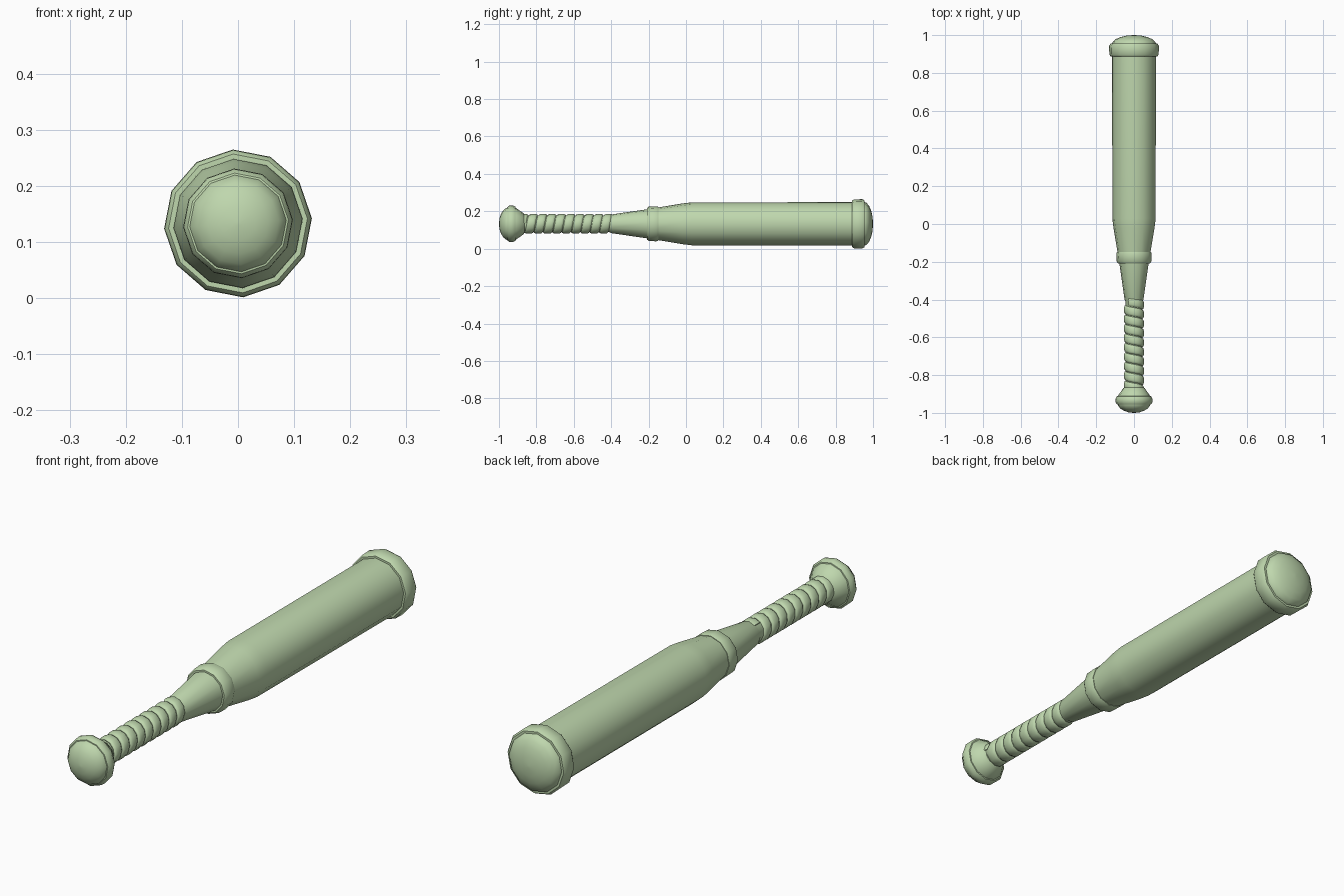
import bpy, bmesh, math

if "Cube" in bpy.data.objects:
    bpy.data.objects.remove(bpy.data.objects["Cube"])

N = 12                       # sides around the bat
ROT = math.radians(4)        # slight roll of the polygon
ZC = 0.133                   # height of the long axis

green = bpy.data.materials.new("sage green")
green.diffuse_color = (0.52, 0.68, 0.42, 1)
green.use_nodes = True
green.node_tree.nodes["Principled BSDF"].inputs["Base Color"].default_value = green.diffuse_color


def finish(name, bm, angle=40):
    bmesh.ops.recalc_face_normals(bm, faces=bm.faces)
    me = bpy.data.meshes.new(name)
    bm.to_mesh(me)
    bm.free()
    me.materials.append(green)
    ob = bpy.data.objects.new(name, me)
    bpy.context.collection.objects.link(ob)
    bpy.ops.object.select_all(action='DESELECT')
    ob.select_set(True)
    bpy.context.view_layer.objects.active = ob
    bpy.ops.object.shade_smooth_by_angle(angle=math.radians(angle))
    return ob


def point(y, r, a):
    return (r * math.cos(a), y, ZC + r * math.sin(a))


def lathe(name, profile, closed=False):
    """Turn a (y, radius) profile around the long axis."""
    bm = bmesh.new()
    rings = [[bm.verts.new(point(y, r, ROT + math.tau * i / N)) for i in range(N)]
             for y, r in profile]
    pairs = list(zip(rings, rings[1:]))
    if closed:
        pairs.append((rings[-1], rings[0]))
    for a, b in pairs:
        for i in range(N):
            j = (i + 1) % N
            bm.faces.new((a[i], a[j], b[j], b[i]))
    if not closed:
        bm.faces.new(rings[0])
        bm.faces.new(rings[-1])
    return finish(name, bm)


def dome(y0, y1, r, steps=5):
    """Rounded end from the rim at y0 to the tip at y1."""
    return [(y0 + (y1 - y0) * math.sin(t), r * math.cos(t))
            for t in [k / steps * math.pi / 2 * 0.97 for k in range(steps + 1)]]


# Tapered body: handle core, taper and barrel
lathe("barrel", [(-0.90, 0.045), (-0.41, 0.045), (-0.40, 0.050), (-0.20, 0.079),
                 (-0.02, 0.109), (0.03, 0.115), (0.93, 0.116)])

# Rounded end of the barrel with its raised band
lathe("barrel_tip", [(0.90, 0.112)] + dome(0.95, 1.0, 0.118))
lathe("end_band", [(0.888, 0.110), (0.888, 0.124), (0.897, 0.131), (0.943, 0.132),
                   (0.955, 0.125), (0.955, 0.110)], closed=True)

# Collar around the taper
lathe("collar", [(-0.208, 0.070), (-0.208, 0.085), (-0.199, 0.092), (-0.158, 0.094),
                 (-0.147, 0.090), (-0.147, 0.070)], closed=True)

# Knob with a raised rim
lathe("knob", dome(-0.945, -1.0, 0.089)[::-1] + [(-0.915, 0.089), (-0.868, 0.056), (-0.86, 0.040)])
lathe("knob_rim", [(-0.957, 0.078), (-0.955, 0.090), (-0.945, 0.097), (-0.925, 0.098),
                   (-0.912, 0.091), (-0.910, 0.078)], closed=True)

# Spiral tape wound round the handle
PITCH, TURNS = 0.05, 9.4
section = [(-0.024, 0.043), (-0.021, 0.049), (-0.012, 0.053), (0.012, 0.053),
           (0.021, 0.049), (0.024, 0.043)]
bm = bmesh.new()
prev = None
for k in range(int(TURNS * N) + 1):
    y = -0.878 + PITCH * k / N
    ring = [bm.verts.new(point(y + dy, r, ROT + math.tau * k / N)) for dy, r in section]
    if prev:
        for i in range(len(section)):
            j = (i + 1) % len(section)
            bm.faces.new((prev[i], prev[j], ring[j], ring[i]))
    else:
        bm.faces.new(ring)
    prev = ring
bm.faces.new(prev)
finish("grip_tape", bm)
